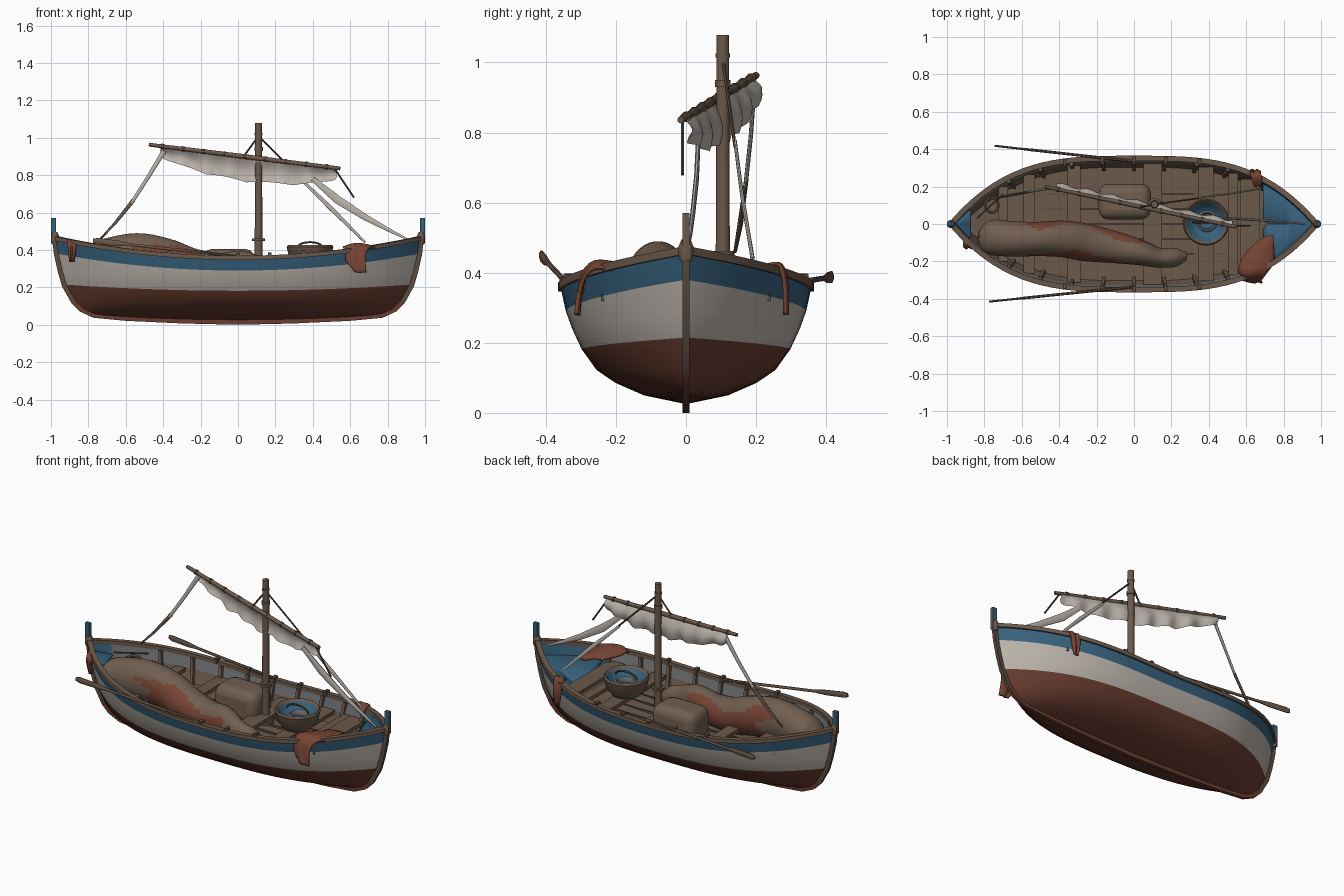
import bpy, bmesh, math
from mathutils import Vector as V

if "Cube" in bpy.data.objects:
    bpy.data.objects.remove(bpy.data.objects["Cube"])

def mat(name, r, g, b):
    m = bpy.data.materials.new(name)
    m.diffuse_color = (r, g, b, 1)
    m.use_nodes = True
    m.node_tree.nodes["Principled BSDF"].inputs["Base Color"].default_value = m.diffuse_color
    return m

WOOD = mat("brown wood", .15, .10, .07)
DARK = mat("dark wood", .105, .07, .05)
RED = mat("antifouling red", .14, .045, .029)
WHITE = mat("hull white", .50, .455, .41)
BLUE = mat("trim blue", .038, .12, .205)
GREY = mat("inner grey", .16, .165, .17)
SAIL = mat("sail canvas", .50, .455, .41)
TARP = mat("tan tarp", .165, .112, .08)
CLOTH = mat("terracotta cloth", .18, .057, .034)

def make(name, verts, faces, mats, idx=None, smooth=True):
    me = bpy.data.meshes.new(name)
    me.from_pydata([tuple(v) for v in verts], [], faces)
    for m in mats:
        me.materials.append(m)
    bm = bmesh.new()
    bm.from_mesh(me)
    bmesh.ops.recalc_face_normals(bm, faces=bm.faces)
    for e in bm.edges:
        e.smooth = not (len(e.link_faces) == 2 and e.calc_face_angle(0) > .7)
    bm.to_mesh(me)
    bm.free()
    for i, p in enumerate(me.polygons):
        p.use_smooth = smooth
        if idx:
            p.material_index = idx(i, p)
    ob = bpy.data.objects.new(name, me)
    bpy.context.collection.objects.link(ob)
    return ob

def grid(name, rows, mats, idx=None, thick=0):
    n = len(rows[0])
    faces = [(j*n+i, j*n+i+1, (j+1)*n+i+1, (j+1)*n+i) for j in range(len(rows)-1) for i in range(n-1)]
    ob = make(name, [p for r in rows for p in r], faces, mats, idx)
    if thick:
        ob.modifiers.new("thickness", 'SOLIDIFY').thickness = thick
    return ob

def tube(name, path, rad, mats, sides=8, ref=(0, 0, 1), idx=None):
    path, ref, verts, faces = [V(p) for p in path], V(ref), [], []
    n = len(path)
    for i, p in enumerate(path):
        t = (path[min(i+1, n-1)] - path[max(i-1, 0)]).normalized()
        a = t.cross(ref)
        a = a.normalized() if a.length > .01 else V((0, 1, 0))
        b = a.cross(t)
        r = rad[i] if isinstance(rad, list) else rad
        ra, rb = r if isinstance(r, tuple) else (r, r)
        for k in range(sides):
            w = 2*math.pi*(k+.5)/sides
            verts.append(p + a*ra*math.cos(w) + b*rb*math.sin(w))
    for j in range(n-1):
        for k in range(sides):
            l = (k+1) % sides
            faces.append((j*sides+k, j*sides+l, (j+1)*sides+l, (j+1)*sides+k))
    faces += [tuple(range(sides)), tuple(range((n-1)*sides, n*sides))]
    return make(name, verts, faces, mats, idx)

def box(name, c, s, mats, idx=None):
    v = [(c[0]+x*s[0]/2, c[1]+y*s[1]/2, c[2]+z*s[2]/2) for x in (-1, 1) for y in (-1, 1) for z in (-1, 1)]
    f = [(0, 1, 3, 2), (4, 6, 7, 5), (0, 4, 5, 1), (2, 3, 7, 6), (0, 2, 6, 4), (1, 5, 7, 3)]
    return make(name, v, f, mats, idx, False)

def lathe(name, prof, c, mats, idx=None, n=28):
    rows = [[(c[0]+r*math.cos(2*math.pi*k/n), c[1]+r*math.sin(2*math.pi*k/n), z) for k in range(n+1)] for r, z in prof]
    return grid(name, rows, mats, idx)

# Hull levels: mid half width, mid height, end height, end x
LV = [(0, .025, .05, .74), (.12, .05, .06, .79), (.2, .085, .085, .84), (.255, .122, .125, .873),
      (.298, .182, .215, .925), (.325, .24, .29, .948), (.343, .29, .38, .967), (.356, .35, .455, .982)]
N = 48
ST = [math.sin(math.pi/2*(2*i/N-1)) for i in range(N+1)]

def hull(s, row, side=1, inset=0):
    w, zm, ze, xe = LV[row]
    return V((s*(xe-inset), side*max(0, w-inset)*(1-abs(s)**(2.8+.07*row)), zm+(ze-zm)*s*s))

def half(x, row=7, inset=.015):
    return hull(x/LV[row][3], row).y - inset

def sheer(x):
    return .35 + .105*(x/.982)**2

for side, nm in ((-1, "front"), (1, "back")):
    grid("hull_"+nm, [[hull(s, r, side) for s in ST] for r in range(8)], [RED, WHITE, BLUE],
         lambda i, p: 0 if i//N < 4 else 1 if i//N < 6 else 2)
    grid("inner_wall_"+nm, [[hull(s, r, side, .016) for s in ST] for r in range(3, 8)], [GREY, BLUE, WOOD],
         lambda i, p: 1 if p.center.x > .68 or p.center.x < -.88 else 0 if i//N > 2 else 2)
    # Gunwale rail, frames and thole pins
    tube("gunwale_"+nm, [hull(s, 7, side, .005)+V((0, 0, .008)) for s in ST], (.02, .016), [WOOD], 4)
    for i in range(9):
        s = -.7 + i*.175
        tube("rib_"+nm, [hull(s, r, side, .026) for r in range(4, 8)], .013, [WOOD], 4, (1, 0, 0))
    for x in (-.37, -.17, 0, .17, .35):
        box("thole_pin_"+nm, (x, side*half(x, 7, .01), sheer(x)+.018), (.02, .03, .03), [DARK])

# Floor and seats
grid("floor", [[(s*.92, k*.304*(1-abs(s)**3), .228+.05*s*s) for s in ST] for k in (-1, 0, 1)], [WOOD])
for x, w, z in ((-.7, .05, .33), (-.56, .06, .31), (-.32, .07, .29), (.1, .1, .27), (.53, .05, .31), (.62, .1, .33)):
    box("seat", (x, 0, z), (w, 2*half(x, 6, .02), .022), [WOOD])
for y in (-.16, -.08, 0, .08, .16):
    box("floor_seam", (0, y, .236), (1.1, .006, .012), [DARK])

# Hollow end decks and posts
def deck(name, x0, x1, z, dip):
    xs = [x0+(x1-x0)*i/10 for i in range(11)]
    grid(name, [[(x, k*max(0, half(x, 6, .012)), z+.03*i/10-(dip*(10-i)/10 if k == 0 else 0)) for i, x in enumerate(xs)]
                for k in (-1, 0, 1)], [BLUE], thick=.015)
deck("bow_deck", .69, .95, .355, .11)
deck("stern_deck", -.88, -.95, .37, .03)
for sx in (-1, 1):
    box("end_post", (sx*.986, 0, .505), (.028, .02, .13), [BLUE, WOOD], lambda i, p: int(p.normal.x*sx > .5))
    tube("post_collar", [(sx*.979, 0, z) for z in (.43, .445, .475, .495)], [.016, .022, .022, .014], [WOOD], 10)

# Keel and stems in one sweep
kp = [(.982, .47), (.972, .38), (.952, .29), (.929, .21), (.88, .122), (.84, .082), (.77, .05), (.6, .034), (.3, .02)]
path = [(-x, 0, z) for x, z in kp] + [(0, 0, .013)] + [(x, 0, z) for x, z in reversed(kp)]
tube("keel", path, (.018, .014), [DARK, RED], 4, (0, 1, 0), lambda i, p: int(p.center.z < .15))

# Mast with bands
MX, MY = .11, .105
tube("mast", [(MX, MY, .22), (MX, MY, .6), (MX, MY, 1.078)], [.022, .02, .018], [WOOD], 14)
for z, r, h in ((.455, .034, .014), (.25, .045, .04), (.94, .023, .02), (1.02, .021, .012)):
    tube("mast_band", [(MX, MY, z-h/2), (MX, MY, z+h/2)], r, [WOOD], 14)

# Yard, lashings and loosely furled sail
A, B = V((-.475, .2, .963)), V((.545, -.015, .836))
tube("yard", [A, (A+B)/2, B], [.01, .013, .01], [WOOD], 10)
d = (B-A).normalized()
for i in range(9):
    p = A.lerp(B, .07+.86*i/8)
    tube("yard_lashing", [p-d*.007, p+d*.007], .015, [WOOD], 8)
rows = []
for v in [j/6 for j in range(7)]:
    row = []
    for i in range(73):
        u = i/72
        p = A.lerp(B, .06+.92*u)
        drop = .05 + .085*math.sin(math.pi*u)**.5 - .012*abs(math.sin(4*math.pi*u))
        row.append(p + V((.01*v*math.sin(9*u), v*(.018+.011*math.sin(14*math.pi*u)) + .02*math.sin(math.pi*v), -drop*v)))
    rows.append(row)
grid("furled_sail", rows, [SAIL])

# Sail corners pulled down into twisted sheets, stays and ropes
tube("left_sheet_canvas", [(-.395, .195, .93), (-.48, .185, .79), (-.57, .17, .65)], [(.006, .014), (.006, .011), (.006, .01)], [SAIL])
tube("left_sheet_rope", [(-.56, .172, .665), (-.66, .155, .54), (-.735, .14, .46)], [(.006, .012), .008, .005], [WOOD])
tube("right_sheet_canvas", [(.4, .035, .78), (.53, .03, .67), (.68, .02, .575), (.8, .012, .51), (.91, 0, .455)],
     [(.007, .014), (.007, .024), (.007, .018), (.006, .011), .005], [SAIL])
tube("right_stay_canvas", [(.34, .14, .775), (.5, .16, .62), (.68, .19, .44)], [(.005, .008), (.005, .013), .006], [SAIL])
for a, b in (((MX, MY, 1.01), (.36, .14, .76)), ((MX, MY, 1.01), (.03, .09, .9)),
             ((.52, -.01, .83), (.62, -.01, .68)), ((-.84, .03, .42), (-.7, .16, .4))):
    tube("rope", [a, b], .005, [DARK], 6)

# Oars resting on the rails
for nm, a, b in (("front", V((-.775, -.415, .45)), V((.0, -.335, .365))), ("back", V((-.745, .418, .388)), V((.0, .335, .375)))):
    tube("oar_"+nm, [a.lerp(b, t) for t in (0, .03, .18, .26, 1)],
         [(.005, .012), (.006, .018), (.006, .016), .008, .008], [WOOD])

# Long tarp over the cargo, red lining showing on the sides in waves
T = [(-.83, -.06, .36, .03, .03), (-.78, -.068, .355, .09, .08), (-.65, -.08, .365, .095, .11), (-.52, -.08, .37, .092, .12),
     (-.38, -.08, .35, .098, .11), (-.25, -.1, .31, .1, .1), (-.1, -.125, .295, .085, .09), (.02, -.15, .30, .07, .095),
     (.13, -.18, .28, .052, .075), (.22, -.178, .265, .05, .06), (.28, -.17, .255, .02, .02)]
def smooth_path(pts, n):
    out = []
    for i in range(len(pts)-1):
        q = [pts[max(0, i-1)], pts[i], pts[i+1], pts[min(len(pts)-1, i+2)]]
        for k in range(n):
            t = k/n
            out.append([.5*(2*b+(c-a)*t+(2*a-5*b+4*c-e)*t*t+(3*b-a-3*c+e)*t**3) for a, b, c, e in zip(*q)])
    return out + [list(pts[-1])]
def lining(i, p):
    x, y, z = p.center
    return int(-.52+.06*math.sin(40*z) < x < .06 and abs(p.normal.z) < .62+.22*math.sin(13*x+(2.5 if y > -.1 else 5)))
T = smooth_path(T, 5)
tube("cargo_tarp", [t[:3] for t in T], [tuple(t[3:]) for t in T], [TARP, CLOTH], 32, idx=lining)

# Covered crate behind the tarp
ob = box("covered_crate", (-.05, .12, .31), (.28, .19, .19), [TARP])
bv = ob.modifiers.new("round", 'BEVEL')
bv.width, bv.segments = .05, 3
for p in ob.data.polygons:
    p.use_smooth = True

# Shallow tub with blue inside and a coil
lathe("tub", [(0, .315), (.08, .315), (.11, .355), (.125, .415), (.118, .427), (.105, .415), (.085, .38), (.06, .36), (0, .36)],
      (.385, .01), [WOOD, BLUE], lambda i, p: int(i//28 >= 5))
lathe("tub_coil", [(.04, .362), (.055, .37), (.058, .385), (.048, .392), (.04, .38), (.04, .362)], (.39, .015), [GREY])
box("tub_bearer", (.385, 0, .3), (.08, 2*half(.385, 6, .02), .022), [WOOD])
arc = [math.pi*i/10 for i in range(11)]
tube("tub_handle", [(.385+.07*math.cos(a), .01, .41+.032*math.sin(a)) for a in arc], .006, [DARK], 6, (0, 1, 0))

# Cloths draped over the rails: y, z, centre x, half width
def drape(name, pts, m):
    rows = [[(x+w*k/4, y+.004*math.sin(k*1.2), z-.02*(k/4)**2*(w > .05)) for k in range(-4, 5)] for y, z, x, w in smooth_path(pts, 3)]
    grid(name, rows, [m], thick=.01)
drape("red_cloth", [(-.06, .4, .73, .015), (-.12, .42, .69, .06), (-.2, .432, .66, .09), (-.26, .436, .635, .075),
                    (-.295, .40, .63, .055), (-.308, .34, .63, .05), (-.315, .28, .655, .03)], CLOTH)
drape("back_cloth", [(.2, .40, .66, .02), (.24, .428, .655, .028), (.272, .425, .65, .03), (.287, .38, .65, .028),
                     (.29, .33, .65, .024), (.29, .28, .65, .014)], CLOTH)
drape("stern_cloth", [(-.06, .445, -.9, .012), (-.1, .455, -.895, .02), (-.13, .425, -.89, .022), (-.128, .38, -.89, .018),
                      (-.12, .335, -.892, .01)], CLOTH)

# Rope coil at the stern
tube("stern_coil", [(-.76+.035*math.cos(i*.5), .1+.04*math.sin(i*.5), .34+.0012*i) for i in range(40)], .008, [WOOD], 6)
